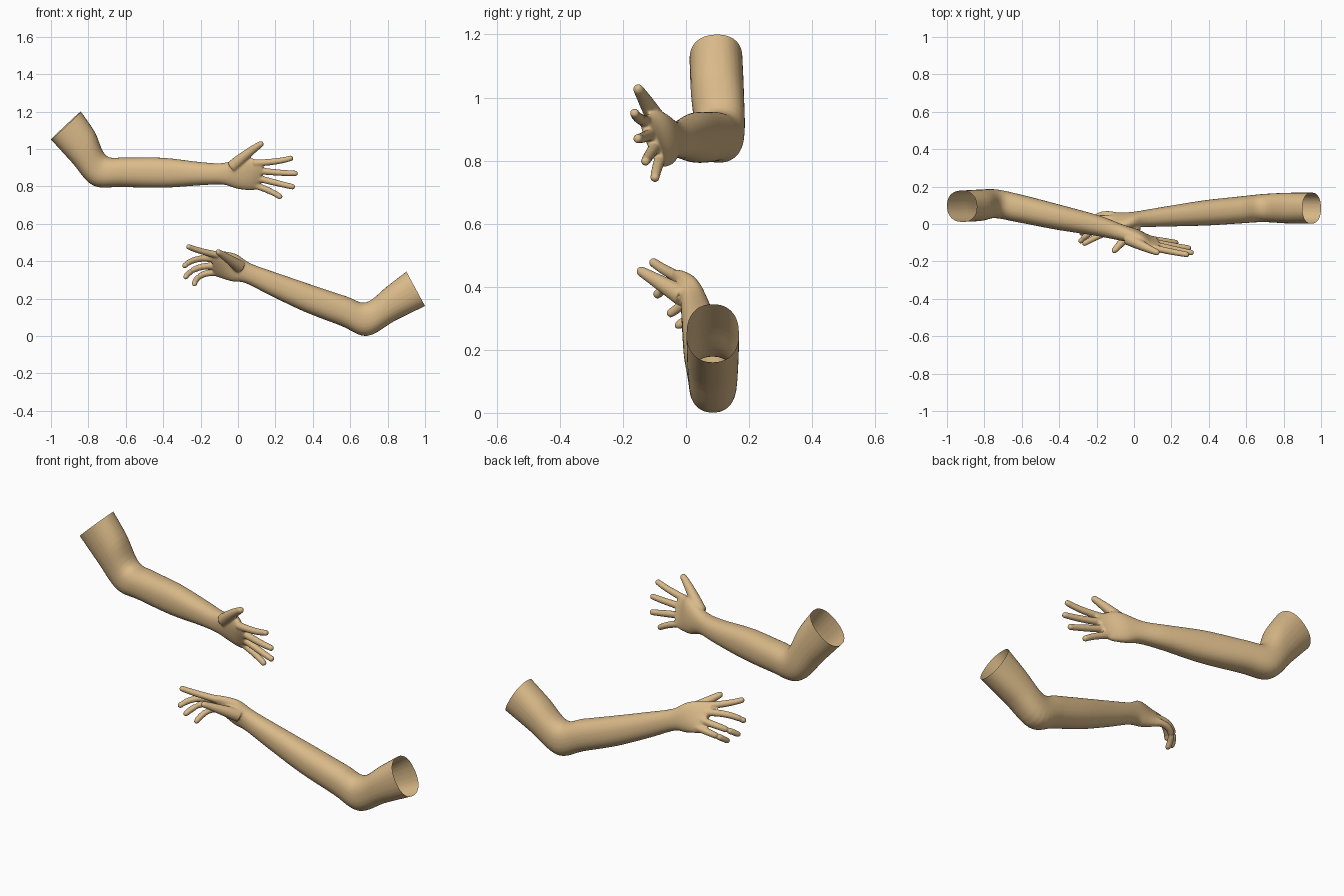
import bpy, bmesh
from math import cos, sin, pi, sqrt, copysign
from mathutils import Vector as V

cube = bpy.data.objects.get("Cube")
if cube:
    bpy.data.objects.remove(cube, do_unlink=True)

skin = bpy.data.materials.new("warm tan skin")
skin.use_nodes = True
TAN = (0.70, 0.49, 0.25, 1)
skin.diffuse_color = TAN
skin.node_tree.nodes["Principled BSDF"].inputs["Base Color"].default_value = TAN

SIDES = 28


def loft(bm, rings, power=1.0):
    """Closed tube through rings of (centre, half-width vector, half-depth vector)."""
    loops = []
    for c, u, v in rings:
        loop = []
        for i in range(SIDES):
            a = 2 * pi * i / SIDES
            s, t = [copysign(abs(k) ** power, k) for k in (cos(a), sin(a))]
            loop.append(bm.verts.new(c + u * s + v * t))
        loops.append(loop)
    for a, b in zip(loops, loops[1:]):
        for i in range(SIDES):
            j = (i + 1) % SIDES
            bm.faces.new((a[i], a[j], b[j], b[i]))
    bm.faces.new(loops[0][::-1])
    bm.faces.new(loops[-1])


def smooth_rings(rings, steps=5):
    """Catmull-Rom interpolation between the key rings."""
    out = []
    for i in range(len(rings) - 1):
        keys = [rings[min(max(i + k, 0), len(rings) - 1)] for k in (-1, 0, 1, 2)]
        for s in range(steps):
            t = s / steps
            out.append([
                (b * 2 + (c - a) * t + (a * 2 - b * 5 + c * 4 - d) * t * t
                 + (b * 3 - a - c * 3 + d) * t ** 3) / 2
                for a, b, c, d in zip(*keys)])
    return out + [rings[-1]]


def limb_rings(sections):
    """Sections are (inner edge point, outer edge point, half depth)."""
    mids = [(V(p) + V(q)) / 2 for p, q, d in sections]
    rings = []
    for i, (p, q, d) in enumerate(sections):
        tangent = mids[min(i + 1, len(mids) - 1)] - mids[max(i - 1, 0)]
        u = (V(p) - V(q)) / 2
        rings.append((mids[i], u, u.cross(tangent).normalized() * d))
    return rings


def finger(bm, a, m, b, r0, r1, steps=16):
    """Tapered, gently bent finger with a rounded tip."""
    a, m, b = V(a), V(m), V(b)
    ctrl = m * 2 - (a + b) / 2
    length = (m - a).length + (b - m).length
    rings = []
    for i in range(steps + 1):
        t = 1 - (1 - i / steps) ** 1.5
        c = a * (1 - t) ** 2 + ctrl * 2 * t * (1 - t) + b * t * t
        tan = ((ctrl - a) * (1 - t) + (b - ctrl) * t).normalized()
        r = r0 + (r1 - r0) * t
        left = (1 - t) * length
        if left < r:
            r *= max(0.15, sqrt(1 - (1 - left / r) ** 2))
        u = tan.orthogonal().normalized() * r
        rings.append((c, u, tan.cross(u)))
    loft(bm, rings)


def build_arm(name, sections, fingers, thumb):
    bm = bmesh.new()
    rings = limb_rings(sections)
    c0, u0, v0 = rings[0]
    outward = u0.cross(v0).normalized()
    if outward.dot(c0 - rings[1][0]) < 0:
        outward.negate()
    # arm and palm, run a little past the open end
    loft(bm, [(c0 + outward * 0.06, u0, v0)] + smooth_rings(rings), 0.88)
    for a, m, b in fingers:
        finger(bm, a, m, b, 0.019, 0.0145)
    finger(bm, *thumb, 0.034, 0.015)
    bmesh.ops.recalc_face_normals(bm, faces=bm.faces)
    mesh = bpy.data.meshes.new(name)
    bm.to_mesh(mesh)
    bm.free()
    obj = bpy.data.objects.new(name, mesh)
    bpy.context.collection.objects.link(obj)

    # fuse into one skin
    fuse = obj.modifiers.new("fuse", 'REMESH')
    fuse.mode = 'VOXEL'
    fuse.voxel_size = 0.0055
    relax = obj.modifiers.new("relax", 'SMOOTH')
    relax.factor = 0.5
    relax.iterations = 5
    bpy.context.view_layer.update()
    deps = bpy.context.evaluated_depsgraph_get()
    fused = bpy.data.meshes.new_from_object(obj.evaluated_get(deps))
    obj.modifiers.clear()
    obj.data = fused
    fused.name = name

    # cut the hollow upper end open
    bm = bmesh.new()
    bm.from_mesh(fused)
    bmesh.ops.bisect_plane(bm, geom=bm.verts[:] + bm.edges[:] + bm.faces[:],
                           plane_co=c0, plane_no=outward, clear_outer=True)
    for f in bm.faces:
        f.smooth = True
        f.material_index = 0
    bm.to_mesh(fused)
    bm.free()
    fused.materials.clear()
    fused.materials.append(skin)
    return obj


# upper arm, elbow, forearm, wrist, palm of the raised arm
build_arm("right_arm", [
    ((-.84, .095, 1.20), (-1.0, .095, 1.05), .084),
    ((-.765, .10, 1.09), (-.89, .10, .93), .084),
    ((-.705, .108, .965), (-.775, .108, .805), .077),
    ((-.60, .08, .955), (-.62, .085, .797), .074),
    ((-.40, .035, .953), (-.40, .035, .793), .067),
    ((-.20, -.008, .93), (-.20, -.008, .806), .055),
    ((-.08, -.045, .925), (-.08, -.04, .81), .044),
    ((.03, -.085, .955), (.0, -.05, .787), .036),
    ((.09, -.125, .945), (.075, -.07, .78), .027),
    ((.138, -.14, .93), (.115, -.075, .79), .018),
], [
    ((.09, -.125, .925), (.21, -.15, .935), (.295, -.165, .955)),
    ((.10, -.11, .885), (.23, -.138, .873), (.32, -.155, .87)),
    ((.10, -.097, .845), (.22, -.118, .815), (.305, -.13, .795)),
    ((.08, -.08, .81), (.17, -.092, .775), (.235, -.10, .738)),
], ((-.03, -.08, .905), (.055, -.122, .978), (.135, -.157, 1.035)))

# the same parts of the lowered arm
build_arm("left_arm", [
    ((.90, .085, .345), (1.0, .085, .16), .083),
    ((.80, .085, .268), (.84, .085, .082), .082),
    ((.685, .085, .18), (.69, .085, .0), .075),
    ((.58, .075, .212), (.55, .075, .055), .072),
    ((.42, .06, .265), (.36, .06, .128), .068),
    ((.23, .043, .33), (.18, .043, .213), .056),
    ((.07, .025, .387), (.04, .032, .283), .045),
    ((-.01, .0, .437), (-.03, .04, .293), .038),
    ((-.09, -.035, .452), (-.09, .055, .312), .029),
    ((-.14, -.04, .448), (-.13, .062, .325), .018),
], [
    ((-.10, -.027, .432), (-.20, -.07, .455), (-.275, -.11, .482)),
    ((-.11, .0, .408), (-.22, -.04, .41), (-.292, -.10, .368)),
    ((-.11, .025, .375), (-.22, .015, .362), (-.285, -.06, .308)),
    ((-.10, .045, .34), (-.195, .04, .325), (-.235, -.035, .27)),
], ((.01, -.01, .37), (-.05, -.08, .412), (-.115, -.153, .455)))
